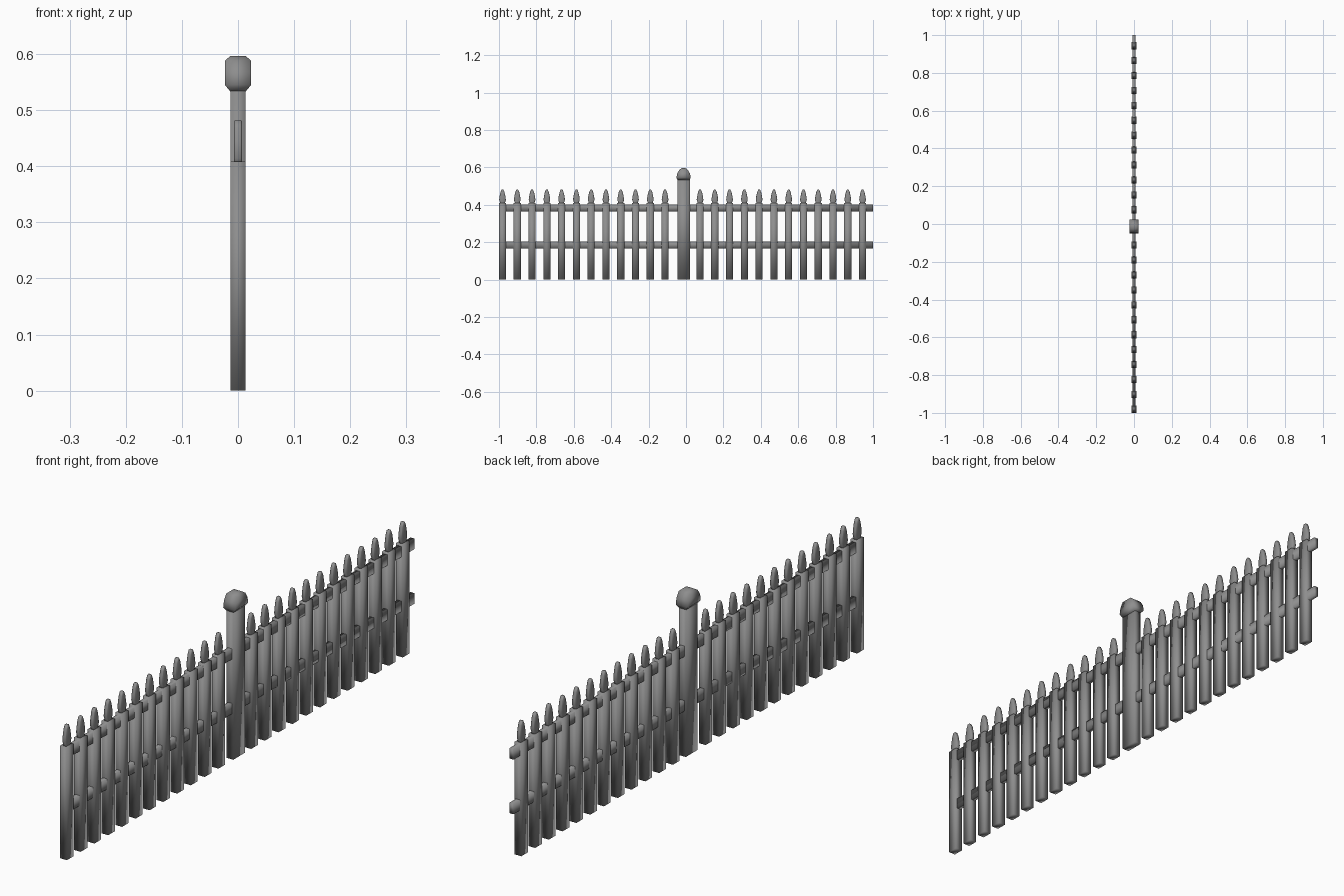
import bpy, bmesh
from mathutils import Vector

if "Cube" in bpy.data.objects:
    bpy.data.objects.remove(bpy.data.objects["Cube"])

# dark grey wood
grey = bpy.data.materials.new("dark_grey")
grey.diffuse_color = (0.27, 0.27, 0.27, 1)
grey.use_nodes = True
grey.node_tree.nodes["Principled BSDF"].inputs["Base Color"].default_value = grey.diffuse_color


def finish(bm, name, y=0.0):
    bmesh.ops.recalc_face_normals(bm, faces=bm.faces)
    mesh = bpy.data.meshes.new(name)
    bm.to_mesh(mesh)
    bm.free()
    mesh.shade_smooth()
    mesh.materials.append(grey)
    return place(mesh, name, y)


def place(mesh, name, y):
    ob = bpy.data.objects.new(name, mesh)
    ob.location.y = y
    bpy.context.collection.objects.link(ob)
    return ob


def add_box(bm, size, centre):
    for v in bmesh.ops.create_cube(bm, size=1.0)["verts"]:
        v.co = Vector([v.co[i] * size[i] + centre[i] for i in range(3)])


def add_profile(bm, half, depth, chamfer):
    """Mirror a half outline of (y, z), extrude it along x, chamfer both rims."""
    outline = half + [(-y, z) for y, z in reversed(half)]
    face = bm.faces.new([bm.verts.new((-depth / 2, y, z)) for y, z in outline])
    ext = bmesh.ops.extrude_face_region(bm, geom=[face], use_keep_orig=True)["geom"]
    far = [g for g in ext if isinstance(g, bmesh.types.BMVert)]
    bmesh.ops.translate(bm, verts=far, vec=(depth, 0, 0))
    top = [f for f in ext if isinstance(f, bmesh.types.BMFace)][0]
    rims = list(face.edges) + list(top.edges)
    bmesh.ops.recalc_face_normals(bm, faces=bm.faces)
    bmesh.ops.bevel(bm, geom=rims, offset=chamfer, segments=1, affect='EDGES')


def add_stack(bm, rings):
    """Loft rectangles given as (half x, half y, z)."""
    loops = [[bm.verts.new((sx * x, sy * y, z))
              for sx, sy in ((1, 1), (-1, 1), (-1, -1), (1, -1))] for x, y, z in rings]
    for a, b in zip(loops, loops[1:]):
        for i in range(4):
            j = (i + 1) % 4
            bm.faces.new((a[i], a[j], b[j], b[i]))
    bm.faces.new(loops[0])
    bm.faces.new(loops[-1])


# pickets: board with a leaf-shaped finial
bm = bmesh.new()
add_box(bm, (0.027, 0.038, 0.408), (0, 0, 0.204))
add_profile(bm, [(0.012, 0.402), (0.014, 0.414), (0.018, 0.426), (0.0155, 0.445),
                 (0.0105, 0.468), (0.004, 0.482)], 0.014, 0.002)
picket = finish(bm, "picket", -0.981)
for i in range(1, 12):
    place(picket.data, "picket", -0.981 + i * 0.079)
for i in range(12):
    place(picket.data, "picket", 0.075 + i * 0.079)

# rails
for name, z in (("lower_rail", 0.184), ("upper_rail", 0.382)):
    bm = bmesh.new()
    add_box(bm, (0.016, 1.98, 0.038), (0, 0.01, z))
    finish(bm, name)

# centre post
bm = bmesh.new()
add_box(bm, (0.027, 0.067, 0.54), (0, 0, 0.27))
finish(bm, "post", -0.013)

# post cap: flared underside, hipped rounded top
bm = bmesh.new()
add_stack(bm, [(0.0135, 0.033, 0.533), (0.0235, 0.038, 0.545), (0.0235, 0.034, 0.568),
               (0.0235, 0.021, 0.588), (0.014, 0.009, 0.596)])
finish(bm, "post_cap", -0.013)
